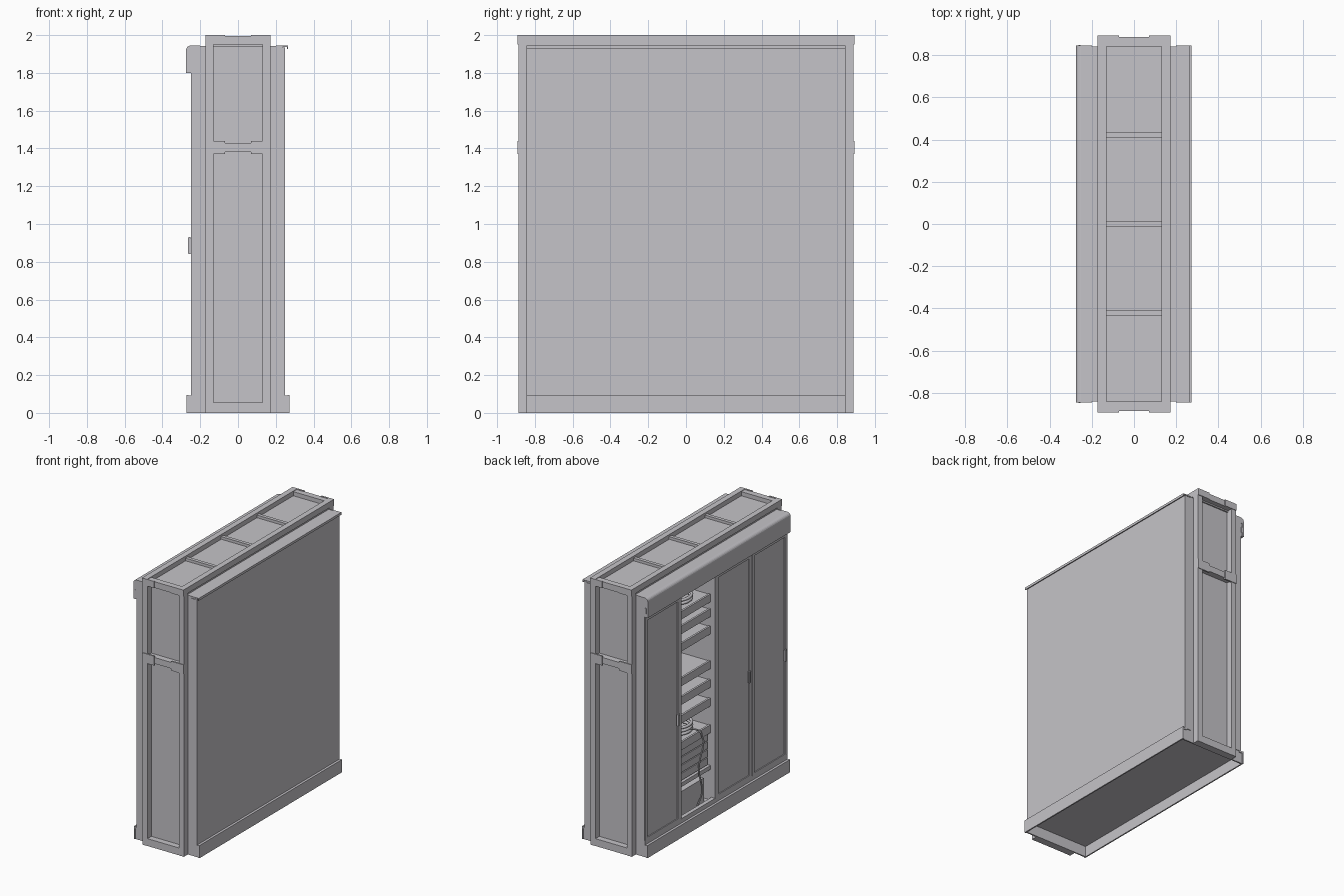
import bpy, bmesh, math
from mathutils import Vector

cube = bpy.data.objects.get("Cube")
if cube:
    bpy.data.objects.remove(cube, do_unlink=True)

grey = bpy.data.materials.new("cabinet_grey")
grey.use_nodes = True
colour = (0.56, 0.55, 0.58, 1)
grey.diffuse_color = colour
grey.node_tree.nodes["Principled BSDF"].inputs["Base Color"].default_value = colour


def add(name, bm):
    mesh = bpy.data.meshes.new(name)
    bmesh.ops.recalc_face_normals(bm, faces=bm.faces)
    bm.to_mesh(mesh)
    bm.free()
    mesh.materials.append(grey)
    obj = bpy.data.objects.new(name, mesh)
    bpy.context.collection.objects.link(obj)
    return obj


def box(name, x, y, z, bevel=0):
    """Box given by its (low, high) range on each axis."""
    bm = bmesh.new()
    bmesh.ops.create_cube(bm, size=1)
    for v in bm.verts:
        v.co = Vector([r[0] if c < 0 else r[1] for c, r in zip(v.co, (x, y, z))])
    if bevel:
        bmesh.ops.bevel(bm, geom=bm.edges[:], offset=bevel, segments=2, affect='EDGES')
    return add(name, bm)


def mirrored(r, side):
    return r if side > 0 else (-r[1], -r[0])


def tube(name, points, radius, closed=False):
    curve = bpy.data.curves.new(name, 'CURVE')
    curve.dimensions = '3D'
    curve.bevel_depth = radius
    curve.bevel_resolution = 2
    curve.resolution_u = 4
    spline = curve.splines.new('BEZIER')
    spline.bezier_points.add(len(points) - 1)
    for p, co in zip(spline.bezier_points, points):
        p.co = co
        p.handle_left_type = p.handle_right_type = 'AUTO'
    spline.use_cyclic_u = closed
    curve.materials.append(grey)
    obj = bpy.data.objects.new(name, curve)
    bpy.context.collection.objects.link(obj)
    return obj


END = 0.845      # cabinet half length
TOP = 1.945      # cabinet height
FULL = (-END, END)
BAY = END / 2

# Hollow plinth with an overhanging lip
for s in (-1, 1):
    box("plinth_side", mirrored((0.262, 0.272), s), FULL, (0, 0.095))
    box("plinth_lip", mirrored((0.235, 0.265), s), FULL, (0.08, 0.092))
    box("plinth_end", (-0.265, 0.265), mirrored((0.83, 0.84), s), (0, 0.085))
box("floor", (-0.25, 0.25), (-0.84, 0.84), (0.08, 0.1))

# Cabinet shell
box("rear_panel", (0.235, 0.25), FULL, (0.09, TOP - 0.01))
box("rear_flange", (0.2, 0.266), FULL, (1.937, TOP))
box("flange_lip", (0.26, 0.266), FULL, (1.927, TOP))
box("roof", (-0.25, 0.235), (-0.84, 0.84), (1.925, 1.943))
for s in (-1, 1):
    box("end_panel", (-0.235, 0.235), mirrored((0.825, 0.84), s), (0.09, 1.93))
    for t in (-1, 1):
        box("corner_strip", mirrored((0.2, 0.249), t), mirrored((0.828, END), s),
            (0.09, 1.93))

# Protruding end frames
for s in (-1, 1):
    for t in (-1, 1):
        box("frame_post", mirrored((0.13, 0.172), t), mirrored((0.835, 0.887), s), (0, 2))
        for z in ((1.37, 1.44), (1.95, 2)):
            box("joint_plate", mirrored((0.07, 0.172), t), mirrored((0.88, 0.892), s), z)
    for z in ((0, 0.055), (1.382, 1.428), (1.95, 1.996)):
        box("frame_crossbar", (-0.14, 0.14), mirrored((0.84, 0.886), s), z)

# Roof frame with four panels
for t in (-1, 1):
    box("roof_rail", mirrored((0.13, 0.172), t), (-0.887, 0.887), (1.957, 2))
    box("roof_rail_foot", mirrored((0.13, 0.165), t), FULL, (1.94, 1.958))
box("roof_panel", (-0.14, 0.14), (-0.85, 0.85), (1.94, 1.965))
for i in (-1, 0, 1):
    box("roof_crossbar", (-0.14, 0.14), (i * BAY - 0.013, i * BAY + 0.013), (1.95, 1.985))

# Rounded shutter housing above the doors
profile = [(-0.2, TOP), (-0.2, 1.9), (-0.262, 1.9), (-0.262, 1.8), (-0.275, 1.8)]
for i in range(6):
    a = math.radians(180 - 18 * i)
    profile.append((-0.25 + 0.025 * math.cos(a), 1.92 + 0.025 * math.sin(a)))
bm = bmesh.new()
face = bm.faces.new([bm.verts.new((x, -END, z)) for x, z in profile])
out = bmesh.ops.extrude_face_region(bm, geom=[face])
bmesh.ops.translate(bm, vec=(0, 2 * END, 0),
                    verts=[v for v in out["geom"] if isinstance(v, bmesh.types.BMVert)])
add("shutter_housing", bm)
for s in (-1, 1):
    box("housing_end", (-0.272, -0.2), mirrored((0.836, 0.844), s), (1.8, 1.92))
    box("housing_slot", (-0.266, -0.25), mirrored((0.84, 0.847), s), (1.825, 1.872), 0.003)

# Front uprights and dividers between bays
for i in range(-2, 3):
    y = max(-0.83, min(0.83, i * BAY))
    box("door_upright", (-0.249, -0.225), (y - 0.013, y + 0.013), (0.095, 1.85))
    if abs(i) < 2:
        box("divider", (-0.235, 0.24), (y - 0.008, y + 0.008), (0.095, 1.93))
box("door_header", (-0.245, -0.22), FULL, (1.79, 1.85))
box("door_sill", (-0.25, -0.22), FULL, (0.09, 0.125))

# Framed doors on three bays, each with a pull handle
for i in (-2, -1, 1):
    lo, hi = i * BAY + 0.006, (i + 1) * BAY - 0.006
    box("door_panel", (-0.243, -0.23), (lo, hi), (0.11, 1.8))
    for y in ((lo, lo + 0.025), (hi - 0.025, hi)):
        box("door_stile", (-0.25, -0.235), y, (0.11, 1.8))
    for z in ((0.11, 0.14), (1.765, 1.8)):
        box("door_rail", (-0.25, -0.235), (lo, hi), z)
    box("door_handle", (-0.266, -0.248), (lo + 0.02, lo + 0.042), (0.84, 0.93), 0.004)

# Open bay: shelves with front lips
Y = (0.01, BAY - 0.01)
for z in (0.66, 0.86, 1.0, 1.14, 1.4, 1.53, 1.64):
    box("shelf", (-0.2, 0.235), Y, (z - 0.012, z))
    box("shelf_lip", (-0.21, -0.195), Y, (z - 0.055, z + 0.005))

# Drawer stack and storage crate under the shelves
for i in range(4):
    z = 0.37 + i * 0.06
    box("drawer", (-0.2, 0.2), (0.03, BAY - 0.03), (z, z + 0.053))
box("lower_shelf", (-0.21, 0.235), Y, (0.33, 0.36))
box("storage_crate", (-0.19, 0.15), (0.06, BAY - 0.05), (0.1, 0.28))

# Coiled hoses and a hanging hose
for z, n in ((0.68, 3), (1.66, 2)):
    for k in range(n):
        ring = [(-0.06 + 0.11 * math.cos(a), BAY / 2 + 0.11 * math.sin(a), z + k * 0.024)
                for a in [math.tau * j / 8 for j in range(8)]]
        tube("hose_coil", ring, 0.011, True)
tube("hanging_hose", [(-0.17, 0.2, 0.7), (-0.222, 0.14, 0.66), (-0.224, 0.17, 0.4),
                      (-0.222, 0.13, 0.2), (-0.2, 0.15, 0.11)], 0.006)
